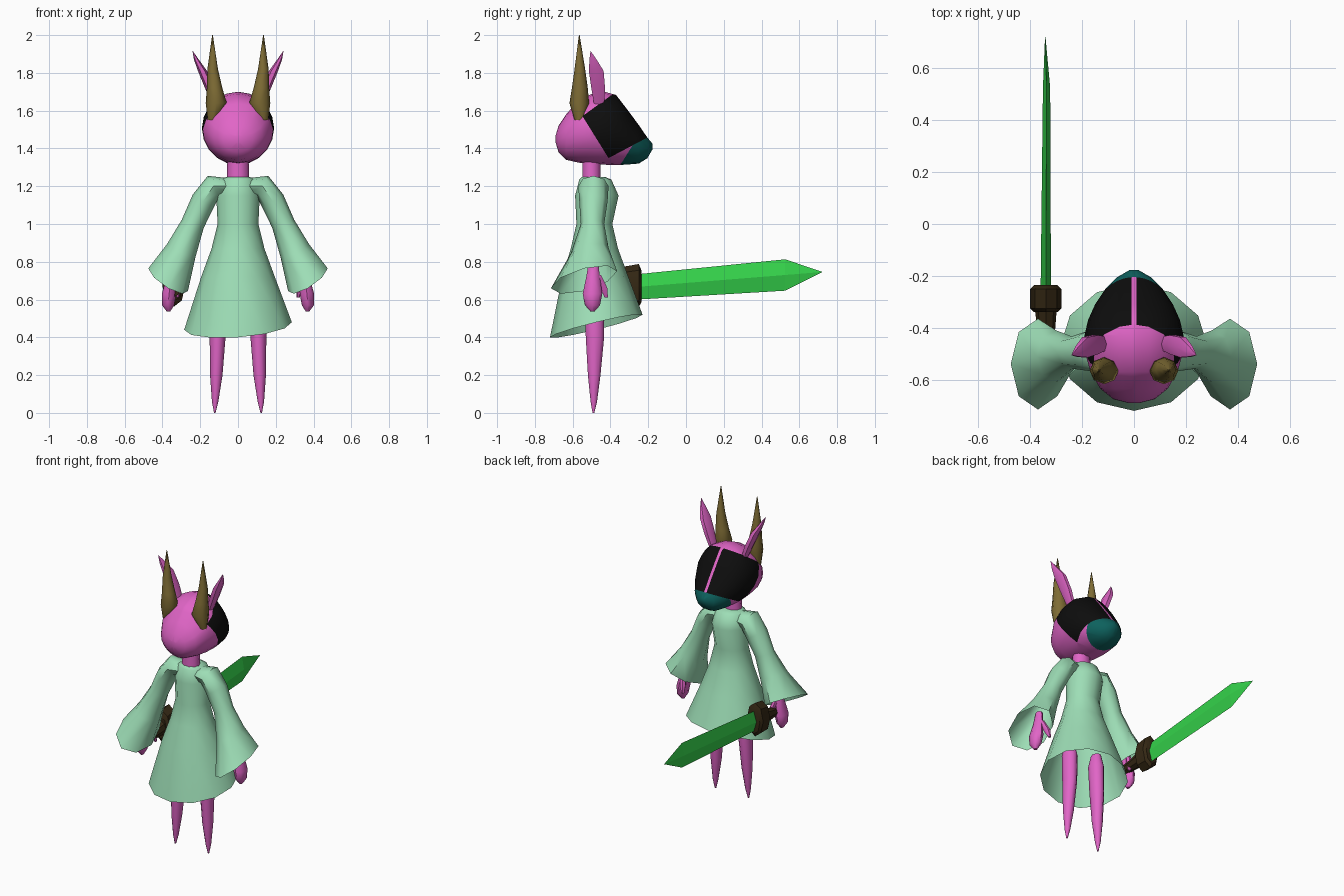
import bpy, bmesh
from math import sin, cos, tau
from mathutils import Vector
from mathutils.bvhtree import BVHTree

cube = bpy.data.objects.get("Cube")
if cube:
    bpy.data.objects.remove(cube, do_unlink=True)


def material(name, r, g, b):
    m = bpy.data.materials.new(name)
    m.use_nodes = True
    m.diffuse_color = (r, g, b, 1)
    bsdf = m.node_tree.nodes["Principled BSDF"]
    bsdf.inputs["Base Color"].default_value = (r, g, b, 1)
    bsdf.inputs["Roughness"].default_value = 0.8
    return m


PINK = material("pink_skin", 0.75, 0.13, 0.57)
MINT = material("mint_cloth", 0.34, 0.73, 0.47)
GREEN = material("green_blade", 0.035, 0.65, 0.07)
TEAL = material("teal_muzzle", 0.004, 0.12, 0.11)
GOLD = material("horn_brown", 0.21, 0.15, 0.035)
BROWN = material("dark_brown", 0.035, 0.021, 0.007)
BLACK = material("black_eyes", 0.004, 0.004, 0.004)


def finish(name, bm, mats, smooth=50):
    bmesh.ops.recalc_face_normals(bm, faces=bm.faces)
    mesh = bpy.data.meshes.new(name)
    bm.to_mesh(mesh)
    bm.free()
    for m in mats:
        mesh.materials.append(m)
    ob = bpy.data.objects.new(name, mesh)
    bpy.context.collection.objects.link(ob)
    if smooth:
        bpy.ops.object.select_all(action="DESELECT")
        ob.select_set(True)
        bpy.context.view_layer.objects.active = ob
        bpy.ops.object.shade_smooth_by_angle(angle=smooth / 57.3)
    return ob


def loft(rings, sides, caps=(True, True), side=1):
    """Skin elliptical rings (centre, axis u, axis v); side -1 mirrors in x."""
    bm = bmesh.new()
    loops = []
    for c, u, v in rings:
        loop = []
        for i in range(sides):
            a = tau * i / sides
            p = Vector(c) + Vector(u) * cos(a) + Vector(v) * sin(a)
            loop.append(bm.verts.new((p.x * side, p.y, p.z)))
        loops.append(loop)
    for a, b in zip(loops, loops[1:]):
        for i in range(sides):
            j = (i + 1) % sides
            bm.faces.new((a[i], a[j], b[j], b[i]))
    if caps[0]:
        bm.faces.new(loops[0])
    if caps[1]:
        bm.faces.new(loops[-1])
    return bm


def upright(x, y, z, rx, ry):
    return (x, y, z), (rx, 0, 0), (0, ry, 0)


def along_y(x, y, z, rx, rz):
    return (x, y, z), (rx, 0, 0), (0, 0, rz)


# Dress: bell with a hem that drops towards the back
dress = [upright(0, -0.49, 1.25, 0.06, 0.06), upright(0, -0.48, 1.235, 0.095, 0.085),
         upright(0, -0.472, 1.15, 0.115, 0.115), upright(0, -0.485, 1.0, 0.108, 0.095),
         upright(0, -0.485, 0.87, 0.14, 0.125), upright(0, -0.48, 0.72, 0.195, 0.175),
         ((0, -0.475, 0.46), (0.285, 0, 0.02), (0, 0.245, 0.06))]
finish("dress", loft(dress, 12, (True, False)), [MINT])

# Neck
finish("neck", loft([upright(0, -0.5, 1.22, 0.06, 0.05),
                     upright(0, -0.5, 1.38, 0.055, 0.05)], 10), [PINK])

# Head, lofted from the back of the skull to the snout tip
skull = [(-0.69, 1.45, 0.02, 0.02), (-0.675, 1.45, 0.08, 0.07), (-0.635, 1.46, 0.13, 0.12),
         (-0.57, 1.49, 0.168, 0.165), (-0.5, 1.503, 0.187, 0.185), (-0.43, 1.507, 0.191, 0.193),
         (-0.37, 1.497, 0.177, 0.186), (-0.31, 1.46, 0.15, 0.145), (-0.25, 1.422, 0.11, 0.102),
         (-0.205, 1.403, 0.065, 0.055), (-0.178, 1.41, 0.018, 0.016)]
head = loft([along_y(0, y, z, w, h) for y, z, w, h in skull], 20)
tree = BVHTree.FromBMesh(head)


def line(a, b):
    """Vertical cutting plane through two (y, z) points, normal to its left."""
    n = Vector((0, a[1] - b[1], b[0] - a[0])).normalized()
    return Vector((0, *a)), n


eye_low = line((-0.41, 1.349), (-0.204, 1.458))
eye_back = line((-0.41, 1.349), (-0.548, 1.571))
eye_top = line((-0.548, 1.571), (-0.384, 1.69))
muzzle = line((-0.341, 1.323), (-0.272, 1.434))
stripes = [(Vector((s * 0.009, 0, 0)), Vector((1, 0, 0))) for s in (-1, 1)]
for co, no in [eye_low, eye_back, eye_top, muzzle] + stripes:
    bmesh.ops.bisect_plane(head, geom=head.verts[:] + head.edges[:] + head.faces[:],
                           plane_co=co, plane_no=no)


def above(p, plane):
    return (p - plane[0]).dot(plane[1]) > 0


for f in head.faces:
    p = f.calc_center_median()
    if above(p, eye_low):
        if not above(p, eye_back) and not above(p, eye_top) and abs(p.x) > 0.009:
            f.material_index = 1
    elif not above(p, muzzle):
        f.material_index = 2
finish("head", head, [PINK, BLACK, TEAL])

for side, word in ((1, "left"), (-1, "right")):
    # Eye highlight plates
    hit, normal, _, _ = tree.ray_cast(Vector((side * 0.052, -0.345, 3)), Vector((0, 0, -1)))
    if normal.z < 0:
        normal = -normal
    u = Vector((side, 0.4, 0))
    u = (u - normal * u.dot(normal)).normalized()
    v = normal.cross(u)
    plate = loft([(hit + normal * d, u * 0.025, v * 0.016) for d in (-0.003, 0.005)], 8)
    finish(word + "_eye_highlight", plate, [PINK], 0)

    # Ear: flattened leaf
    ear = [upright(0.115, -0.46, 1.63, 0.02, 0.03), upright(0.15, -0.465, 1.72, 0.025, 0.042),
           upright(0.188, -0.475, 1.81, 0.024, 0.045), upright(0.22, -0.492, 1.87, 0.013, 0.022),
           upright(0.24, -0.505, 1.915, 0.001, 0.001)]
    finish(word + "_ear", loft(ear, 6, side=side), [PINK])

    # Horn
    horn = [upright(0.135, -0.565, 1.55, 0.025, 0.025), upright(0.115, -0.565, 1.64, 0.056, 0.052),
            upright(0.124, -0.562, 1.72, 0.041, 0.042), upright(0.134, -0.562, 1.82, 0.028, 0.028),
            upright(0.135, -0.565, 2.0, 0.002, 0.002)]
    finish(word + "_horn", loft(horn, 8, side=side), [GOLD])

    # Sleeve flaring to a wide open cuff
    sleeve = [((0.06, -0.49, 1.2), (0.01, 0, 0.045), (0, 0.06, 0)),
              ((0.13, -0.49, 1.2), (0.03, 0, 0.055), (0, 0.08, 0)),
              ((0.185, -0.49, 1.12), (0.055, 0, 0.035), (0, 0.075, 0)),
              ((0.24, -0.495, 1.0), (0.058, 0, 0.022), (0, 0.062, 0)),
              ((0.3, -0.51, 0.86), (0.075, 0, 0.035), (0, 0.1, 0.015)),
              ((0.37, -0.54, 0.705), (0.105, 0, 0.06), (0, 0.175, 0.045))]
    finish(word + "_sleeve", loft(sleeve, 8, (True, False), side), [MINT])

    # Hand and thumb
    hand = [upright(0.345, -0.49, 0.8, 0.02, 0.025), upright(0.352, -0.492, 0.72, 0.026, 0.036),
            upright(0.365, -0.495, 0.63, 0.038, 0.052), upright(0.37, -0.495, 0.57, 0.032, 0.04),
            upright(0.368, -0.495, 0.538, 0.01, 0.012)]
    finish(word + "_hand", loft(hand, 8, side=side), [PINK])
    thumb = [upright(0.345, -0.465, 0.73, 0.016, 0.018), upright(0.328, -0.435, 0.66, 0.019, 0.022),
             upright(0.318, -0.422, 0.61, 0.008, 0.01)]
    finish(word + "_thumb", loft(thumb, 6, side=side), [PINK])

    # Tapered leg
    leg = [upright(0.105, -0.485, 0.66, 0.03, 0.035), upright(0.105, -0.485, 0.58, 0.046, 0.054),
           upright(0.108, -0.482, 0.4, 0.042, 0.051), upright(0.115, -0.486, 0.2, 0.033, 0.035),
           upright(0.121, -0.488, 0.06, 0.017, 0.018), upright(0.123, -0.49, 0, 0.004, 0.005)]
    finish(word + "_leg", loft(leg, 10, side=side), [PINK])

# Sword held in the right hand, pointing along +y
blade = [along_y(-0.34, -0.26, 0.667, 0.02, 0.067), along_y(-0.337, 0.525, 0.73, 0.014, 0.083),
         along_y(-0.342, 0.72, 0.746, 0.001, 0.001)]
finish("sword_blade", loft(blade, 4), [GREEN], 0)
guard = [along_y(-0.34, -0.34, 0.668, 0.045, 0.075), along_y(-0.34, -0.325, 0.67, 0.06, 0.105),
         along_y(-0.34, -0.25, 0.675, 0.06, 0.113), along_y(-0.34, -0.236, 0.67, 0.045, 0.085)]
finish("sword_guard", loft(guard, 8), [BROWN], 30)
grip = [along_y(-0.335, -0.52, 0.645, 0.025, 0.028), along_y(-0.338, -0.41, 0.655, 0.034, 0.036),
        along_y(-0.34, -0.33, 0.665, 0.042, 0.05)]
finish("sword_grip", loft(grip, 8), [BROWN], 30)
